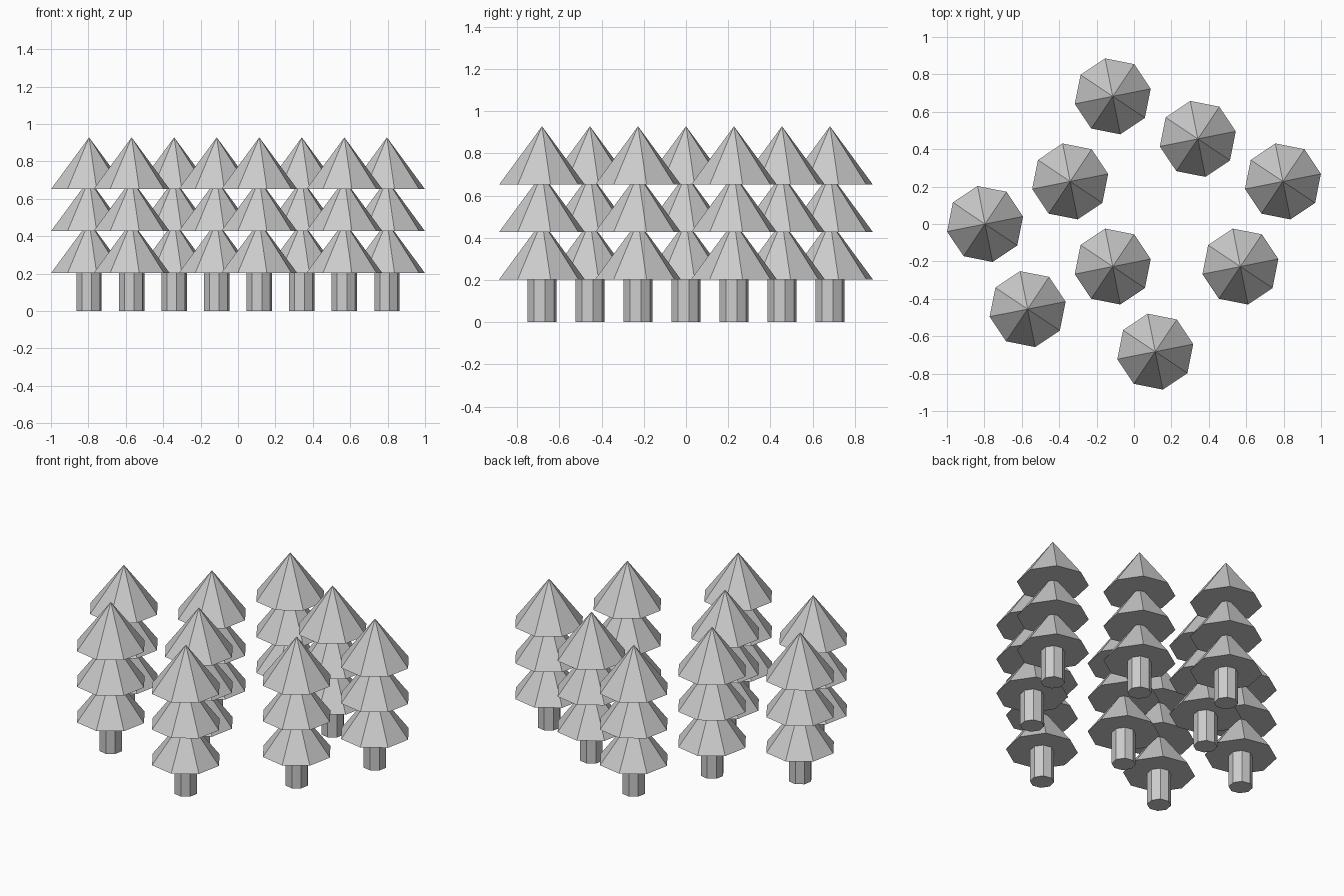
import bpy
import math

cube = bpy.data.objects.get("Cube")
if cube:
    bpy.data.objects.remove(cube, do_unlink=True)

SIDES = 8
TURN = math.radians(11.25)
STEP = 0.2275            # planting grid spacing
TRUNK_RADIUS, TRUNK_HEIGHT = 0.069, 0.203
TIER_RADIUS, TIER_HEIGHT = 0.207, 0.276
TIER_RISE, TIERS = 0.2245, 3

# One plain grey for the whole grove
grey = bpy.data.materials.new("plain_grey")
grey.use_nodes = True
colour = (0.6, 0.6, 0.6, 1)
grey.diffuse_color = colour
grey.node_tree.nodes["Principled BSDF"].inputs["Base Color"].default_value = colour


def add_part(name, x, y, base, bottom, top, height):
    """Eight-sided upright prism or cone standing on the height base."""
    bpy.ops.mesh.primitive_cone_add(
        vertices=SIDES, radius1=bottom, radius2=top, depth=height,
        location=(x, y, base + height / 2))
    part = bpy.context.object
    part.name = name
    # Point one corner at the grove's planting angle, measured from +x
    part.rotation_euler.z = TURN - math.pi / 2
    part.data.materials.append(grey)
    return part


def add_tree(label, x, y):
    add_part(f"trunk_{label}", x, y, 0, TRUNK_RADIUS, TRUNK_RADIUS, TRUNK_HEIGHT)
    for tier in range(TIERS):
        add_part(f"foliage_{label}_tier_{tier + 1}", x, y,
                 TRUNK_HEIGHT + tier * TIER_RISE, TIER_RADIUS, 0, TIER_HEIGHT)


# Trees as (column, row) on the planting grid
spots = [(-0.5, 3), (1.5, 2), (-1.5, 1), (3.5, 1), (-3.5, 0),
         (-0.5, -1), (2.5, -1), (-2.5, -2), (0.5, -3)]
for number, (column, row) in enumerate(spots, 1):
    add_tree(number, column * STEP, row * STEP)
